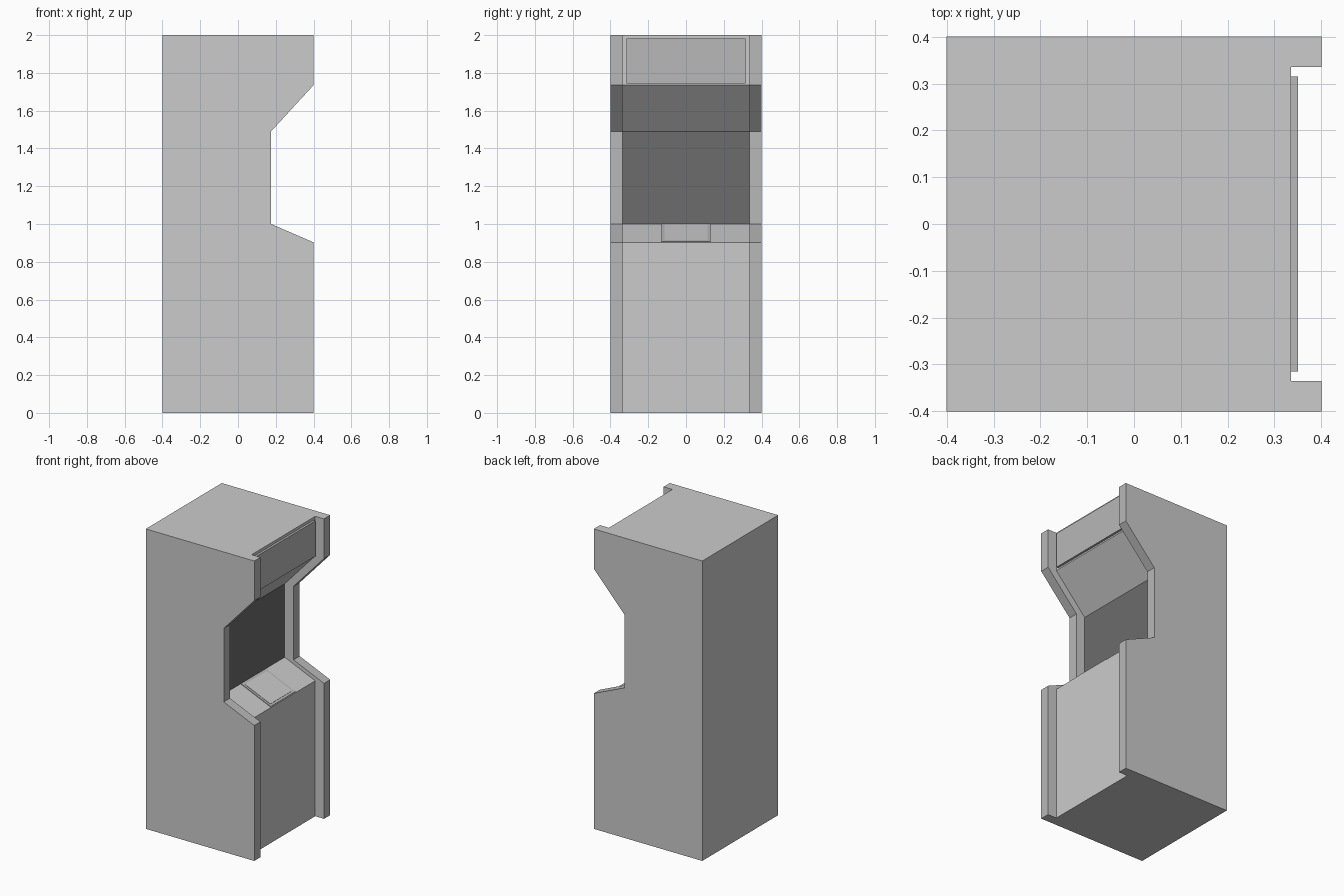
import bpy, bmesh, math

if "Cube" in bpy.data.objects:
    bpy.data.objects.remove(bpy.data.objects["Cube"])


def colour(name, v):
    m = bpy.data.materials.new(name)
    m.diffuse_color = (v, v, v, 1)
    m.use_nodes = True
    m.node_tree.nodes["Principled BSDF"].inputs["Base Color"].default_value = m.diffuse_color
    return m


TRIM = colour("dark_trim", 0.48)
SCREEN = colour("screen_black", 0.15)


def prism(name, profile, half_width, edge_mats):
    """Extrude an xz profile along y; edge_mats gives edge index -> material slot."""
    bm = bmesh.new()
    a = [bm.verts.new((x, -half_width, z)) for x, z in profile]
    b = [bm.verts.new((x, half_width, z)) for x, z in profile]
    bm.faces.new(a)
    bm.faces.new(b[::-1])
    n = len(profile)
    for i in range(n):
        j = (i + 1) % n
        f = bm.faces.new((a[j], a[i], b[i], b[j]))
        f.material_index = edge_mats.get(i, 0)
    bmesh.ops.recalc_face_normals(bm, faces=bm.faces[:])
    mesh = bpy.data.meshes.new(name)
    for m in (None, TRIM, SCREEN):
        mesh.materials.append(m)
    bm.to_mesh(mesh)
    bm.free()
    obj = bpy.data.objects.new(name, mesh)
    bpy.context.collection.objects.link(obj)
    return obj


def plate(name, loc, size, tilt=0, mat=None):
    bpy.ops.mesh.primitive_cube_add(size=1, location=loc, rotation=(0, tilt, 0))
    obj = bpy.context.object
    obj.name = name
    obj.scale = size
    if mat:
        obj.data.materials.append(mat)
    return obj


# Cabinet: full side silhouette, with dark edging along the front
front = [(0.4, 0), (0.4, 0.903), (0.175, 1.0), (0.175, 1.49), (0.4, 1.735), (0.4, 2)]
cabinet = prism("cabinet", front + [(-0.4, 2), (-0.4, 0)], 0.4, {i: 1 for i in range(5)})

# Recess between the side panels: the same front line set back, with a black screen
recess = [(x - 0.065, z) for x, z in front]
recess[0] = (0.335, -0.1)
recess[-1] = (0.335, 2.1)
cutter = prism("recess_cutter", recess + [(0.6, 2.1), (0.6, -0.1)], 0.335, {2: 2})
cutter.hide_render = True
cut = cabinet.modifiers.new("recess", 'BOOLEAN')
cut.operation = 'DIFFERENCE'
cut.solver = 'EXACT'
cut.material_mode = 'INDEX'
cut.object = cutter
bpy.context.view_layer.objects.active = cabinet
bpy.ops.object.modifier_apply(modifier="recess")
bpy.data.objects.remove(cutter)

# Header sign plate
plate("header_sign", (0.3405, 0, 1.863), (0.019, 0.63, 0.236), 0, TRIM)

# Control deck: dark frame with a light panel, lying on the sloped shelf
tilt = math.atan2(0.097, 0.225)
plate("control_frame", (0.2225, 0, 0.9515), (0.235, 0.26, 0.008), tilt, TRIM)
plate("control_panel", (0.2235, 0, 0.9535), (0.205, 0.23, 0.008), tilt)
